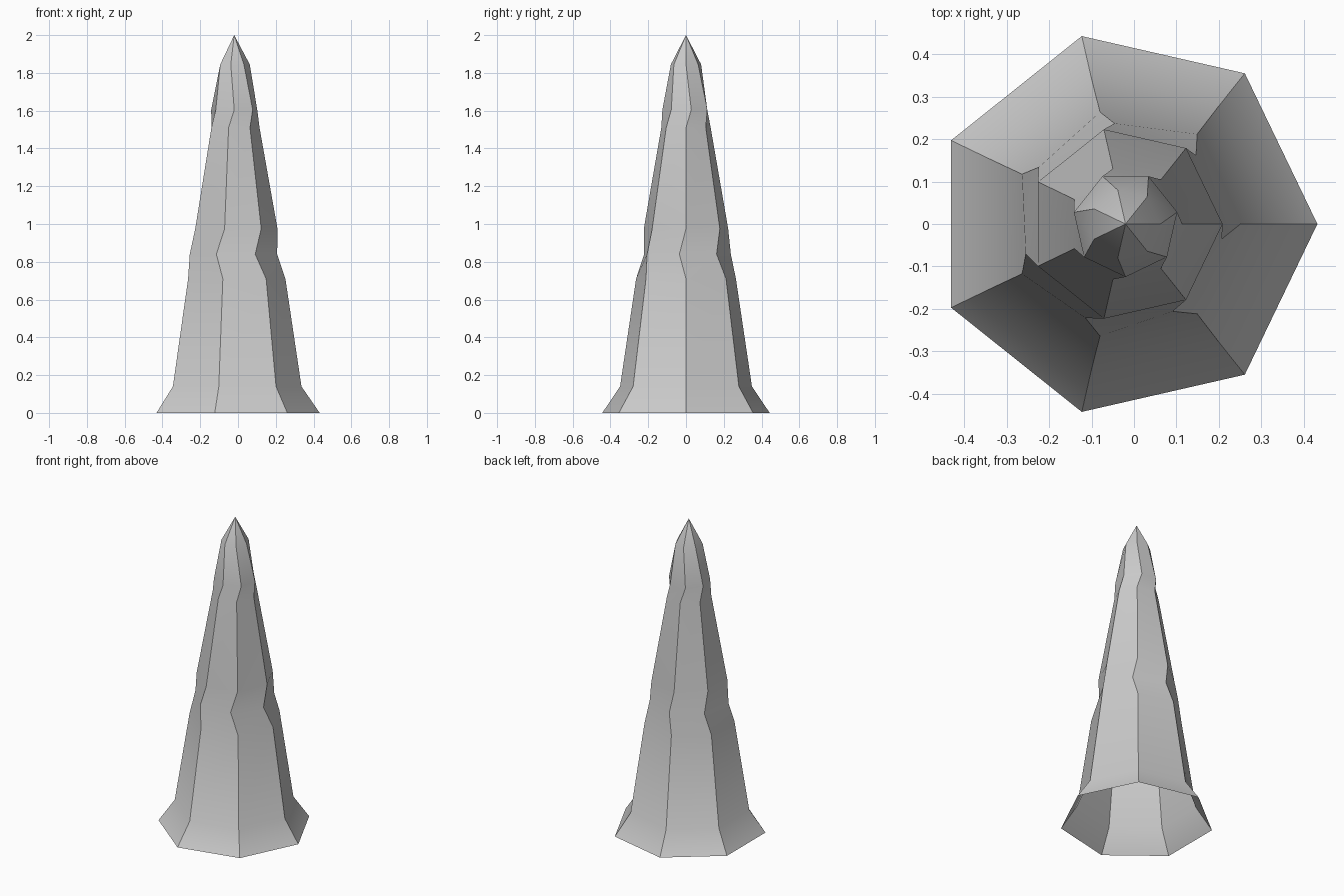
import bpy, bmesh
from math import cos, sin, pi, radians

if "Cube" in bpy.data.objects:
    bpy.data.objects.remove(bpy.data.objects["Cube"])

SIDES = 7
TIP = (-0.02, 0.0, 2.0)

# Spike rings: height, radius, x centre, twist in degrees
RINGS = [
    (0.00, 0.4545, -0.022, 0),
    (0.14, 0.358, -0.022, 0),
    (0.71, 0.271, -0.02, 0),
    (0.84, 0.238, -0.028, -8.5),
    (0.975, 0.229, -0.02, 0),
    (1.51, 0.134, -0.02, 0),
    (1.605, 0.125, -0.02, 12.9),
    (1.845, 0.082, -0.02, 0),
]

bm = bmesh.new()
loops = []
for z, r, cx, twist in RINGS:
    angles = [2 * pi * i / SIDES + radians(twist) for i in range(SIDES)]
    loops.append([bm.verts.new((cx + r * cos(a), r * sin(a), z)) for a in angles])

# Side walls between rings; the base stays open
for low, high in zip(loops, loops[1:]):
    for i in range(SIDES):
        j = (i + 1) % SIDES
        bm.faces.new((low[i], low[j], high[j], high[i]))

# Pointed tip
tip = bm.verts.new(TIP)
for i in range(SIDES):
    bm.faces.new((loops[-1][i], loops[-1][(i + 1) % SIDES], tip))

mesh = bpy.data.meshes.new("stone_spike")
bm.to_mesh(mesh)
bm.free()
spike = bpy.data.objects.new("stone_spike", mesh)
bpy.context.collection.objects.link(spike)

# Soft shading along the height, sharp corner edges
bpy.context.view_layer.objects.active = spike
spike.select_set(True)
bpy.ops.object.shade_smooth_by_angle(angle=radians(30))
